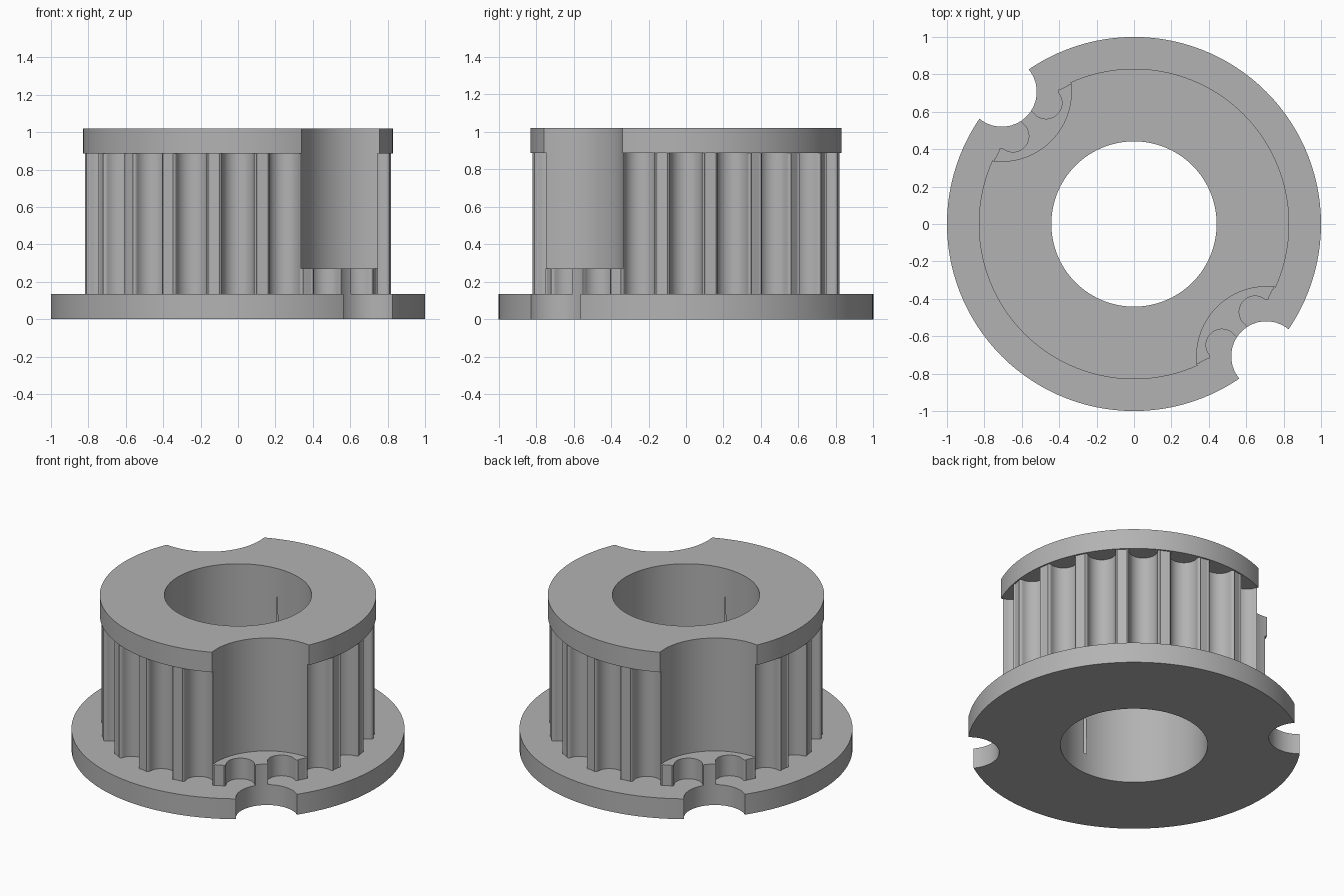
import bpy, bmesh
from math import sin, cos, pi, radians

cube = bpy.data.objects.get("Cube")
if cube:
    bpy.data.objects.remove(cube, do_unlink=True)

TEETH = 20
BASE_TOP, HUB_TOP, TOP = 0.135, 0.887, 1.02
SHELF = 0.272

grey = bpy.data.materials.new("plain grey")
grey.use_nodes = True
colour = (0.45, 0.45, 0.45, 1)
grey.diffuse_color = colour
grey.node_tree.nodes["Principled BSDF"].inputs["Base Color"].default_value = colour


def circle(radius, count=120, cx=0.0, cy=0.0):
    return [(cx + radius * cos(2 * pi * i / count), cy + radius * sin(2 * pi * i / count))
            for i in range(count)]


def prism(name, outline, z0, z1):
    """Extrude a closed outline between two heights."""
    bm = bmesh.new()
    bottom = bm.faces.new([bm.verts.new((x, y, z0)) for x, y in outline])
    moved = bmesh.ops.extrude_face_region(bm, geom=[bottom])["geom"]
    for v in moved:
        if isinstance(v, bmesh.types.BMVert):
            v.co.z = z1
    bmesh.ops.recalc_face_normals(bm, faces=bm.faces)
    mesh = bpy.data.meshes.new(name)
    bm.to_mesh(mesh)
    bm.free()
    mesh.materials.append(grey)
    obj = bpy.data.objects.new(name, mesh)
    bpy.context.collection.objects.link(obj)
    return obj


def tooth_outline(outer=0.82, centre=0.80, groove=0.085, fillet=0.02):
    """Round grooves with rounded tooth corners, repeated around the hub."""
    half = [(groove * sin(a), centre - groove * cos(a))
            for a in (radians(9 * i) for i in range(11))]
    half += [(groove + fillet - fillet * cos(a), centre + fillet * sin(a))
             for a in (radians(18 * i) for i in range(1, 6))]
    # keep the corner on the outer radius
    half[-1] = (half[-1][0], (outer ** 2 - half[-1][0] ** 2) ** 0.5)
    profile = [(-u, r) for u, r in reversed(half[1:])] + half
    points = []
    for k in range(TEETH):
        t = -2 * pi * k / TEETH
        points += [(u * cos(t) - r * sin(t), u * sin(t) + r * cos(t)) for u, r in profile]
        # middle of the tooth land
        m = t - pi / TEETH
        points.append((-outer * sin(m), outer * cos(m)))
    return points


# Solid parts
base_flange = prism("base_flange", circle(1.0), 0, BASE_TOP)
toothed_hub = prism("toothed_hub", tooth_outline(), BASE_TOP, HUB_TOP)
top_flange = prism("top_flange", circle(0.83), HUB_TOP, TOP)
parts = [base_flange, toothed_hub, top_flange]

# Cutters: centre bore, two screw holes on the diagonal and their counterbores
cutters = [prism("bore_cutter", circle(0.442), -1, 2)]
for side in (1, -1):
    c = side * cos(pi / 4)
    cutters.append(prism("screw_cutter", circle(0.187, 64, c, -c), -1, 2))
    cutters.append(prism("counterbore_cutter", circle(0.372, 96, c, -c), SHELF, 2))

for part in parts:
    bpy.context.view_layer.objects.active = part
    for cutter in cutters:
        cutter.hide_render = True
        mod = part.modifiers.new("cut", "BOOLEAN")
        mod.operation = "DIFFERENCE"
        mod.solver = "EXACT"
        mod.object = cutter
        bpy.ops.object.modifier_apply(modifier=mod.name)

for cutter in cutters:
    bpy.data.objects.remove(cutter, do_unlink=True)

# Smooth the round walls, keep the rims sharp
bpy.ops.object.select_all(action="DESELECT")
for part in parts:
    part.select_set(True)
bpy.context.view_layer.objects.active = base_flange
bpy.ops.object.shade_smooth_by_angle(angle=radians(30))
